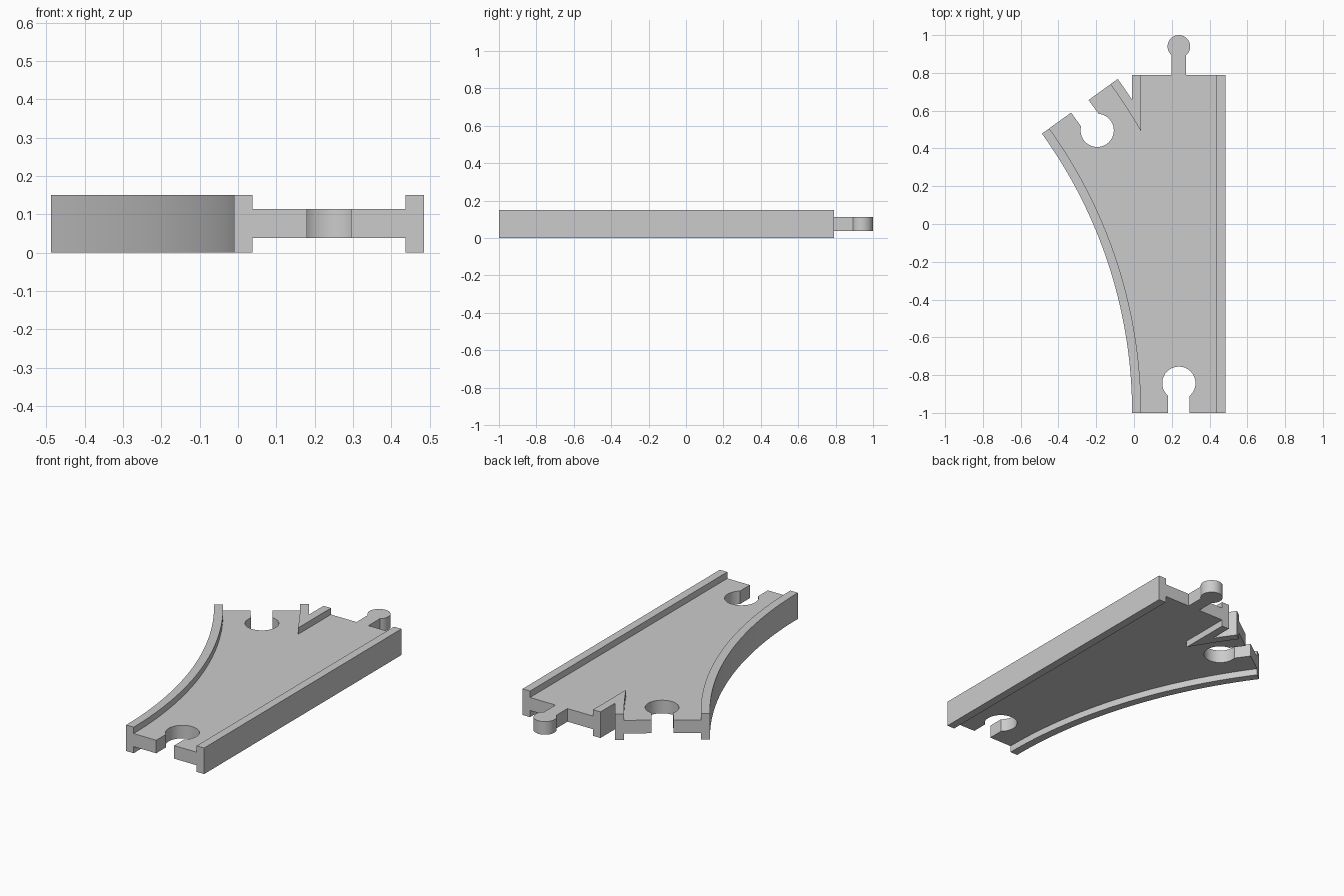
import bpy, bmesh
from math import sin, cos, sqrt, atan2, asin, radians, pi
from mathutils import Vector

cube = bpy.data.objects.get("Cube")
if cube:
    bpy.data.objects.remove(cube, do_unlink=True)

# Track dimensions
LEFT, RIGHT, FRONT, BACK = -0.01, 0.485, -1.0, 0.79
HEIGHT, WEB_LOW, WEB_HIGH = 0.15, 0.038, 0.113
RAIL = 0.0475
WIDTH = RIGHT - LEFT
MID = (LEFT + RIGHT) / 2
R_IN = 2.527
R_OUT = R_IN + WIDTH
CENTRE_X = LEFT - R_IN
TURN = radians(35.8)


def arc(radius, start, end, steps=40):
    """Points on a circle around the centre of the curved branch."""
    angles = [start + (end - start) * i / steps for i in range(steps + 1)]
    return [Vector((CENTRE_X + radius * cos(a), FRONT + radius * sin(a))) for a in angles]


def keyhole(origin, travel, half, radius, depth, steps=36):
    """Neck and round head, left of the travel direction (right if depth < 0)."""
    u = Vector(travel).normalized()
    v = Vector((-u.y, u.x)) * (1 if depth > 0 else -1)
    gap = asin(half / radius)
    local = [(-half, 0)]
    for i in range(steps + 1):
        a = -pi / 2 - gap - (2 * pi - 2 * gap) * i / steps
        local.append((radius * cos(a), abs(depth) + radius * sin(a)))
    local.append((half, 0))
    return [Vector(origin) + u * x + v * y for x, y in local]


def prism(name, outline, low, high):
    bm = bmesh.new()
    face = bm.faces.new([bm.verts.new((p[0], p[1], low)) for p in outline])
    top = bmesh.ops.extrude_face_region(bm, geom=[face])["geom"]
    bmesh.ops.translate(bm, vec=(0, 0, high - low),
                        verts=[g for g in top if isinstance(g, bmesh.types.BMVert)])
    bmesh.ops.recalc_face_normals(bm, faces=bm.faces)
    mesh = bpy.data.meshes.new(name)
    bm.to_mesh(mesh)
    bm.free()
    obj = bpy.data.objects.new(name, mesh)
    bpy.context.collection.objects.link(obj)
    return obj


# Full-height body outline, with both sockets and the peg
fork_y = sqrt(R_OUT ** 2 - R_IN ** 2)
outer = arc(R_OUT, atan2(fork_y, R_IN), TURN, 14)
inner = arc(R_IN, TURN, 0)
branch_end = (outer[-1] + inner[0]) / 2
outline = keyhole((MID, FRONT), (1, 0), 0.057, 0.088, 0.157)
outline += [(RIGHT, FRONT), (RIGHT, BACK)]
outline += keyhole((MID, BACK), (-1, 0), 0.038, 0.06, -0.15)
outline += [(LEFT, BACK)] + outer
outline += keyhole(branch_end, inner[0] - outer[-1], 0.057, 0.088, 0.157)
outline += inner
track = prism("track_switch", outline, 0, HEIGHT)

# Straight and curved grooves, cut from above and below
straight = [(LEFT + RAIL, -1.1), (RIGHT - RAIL, -1.1),
            (RIGHT - RAIL, 1.1), (LEFT + RAIL, 1.1)]
curved = arc(R_OUT - RAIL, -0.03, TURN + 0.03) + arc(R_IN + RAIL, TURN + 0.03, -0.03)
cutters = []
for side, low, high in (("top", WEB_HIGH, 0.3), ("bottom", -0.2, WEB_LOW)):
    for kind, shape in (("straight", straight), ("curved", curved)):
        cutter = prism(f"{side}_{kind}_groove_cutter", shape, low, high)
        cutter.hide_render = True
        mod = track.modifiers.new(cutter.name, "BOOLEAN")
        mod.operation, mod.solver, mod.object = "DIFFERENCE", "EXACT", cutter
        cutters.append(cutter)

bpy.ops.object.select_all(action="DESELECT")
bpy.context.view_layer.objects.active = track
track.select_set(True)
for mod in list(track.modifiers):
    bpy.ops.object.modifier_apply(modifier=mod.name)
for cutter in cutters:
    bpy.data.objects.remove(cutter, do_unlink=True)
bpy.ops.object.shade_smooth_by_angle(angle=radians(30))

# Plain grey finish
grey = bpy.data.materials.new("plain_grey")
grey.use_nodes = True
colour = (0.6, 0.6, 0.6, 1)
grey.diffuse_color = colour
grey.node_tree.nodes["Principled BSDF"].inputs["Base Color"].default_value = colour
track.data.materials.clear()
track.data.materials.append(grey)
